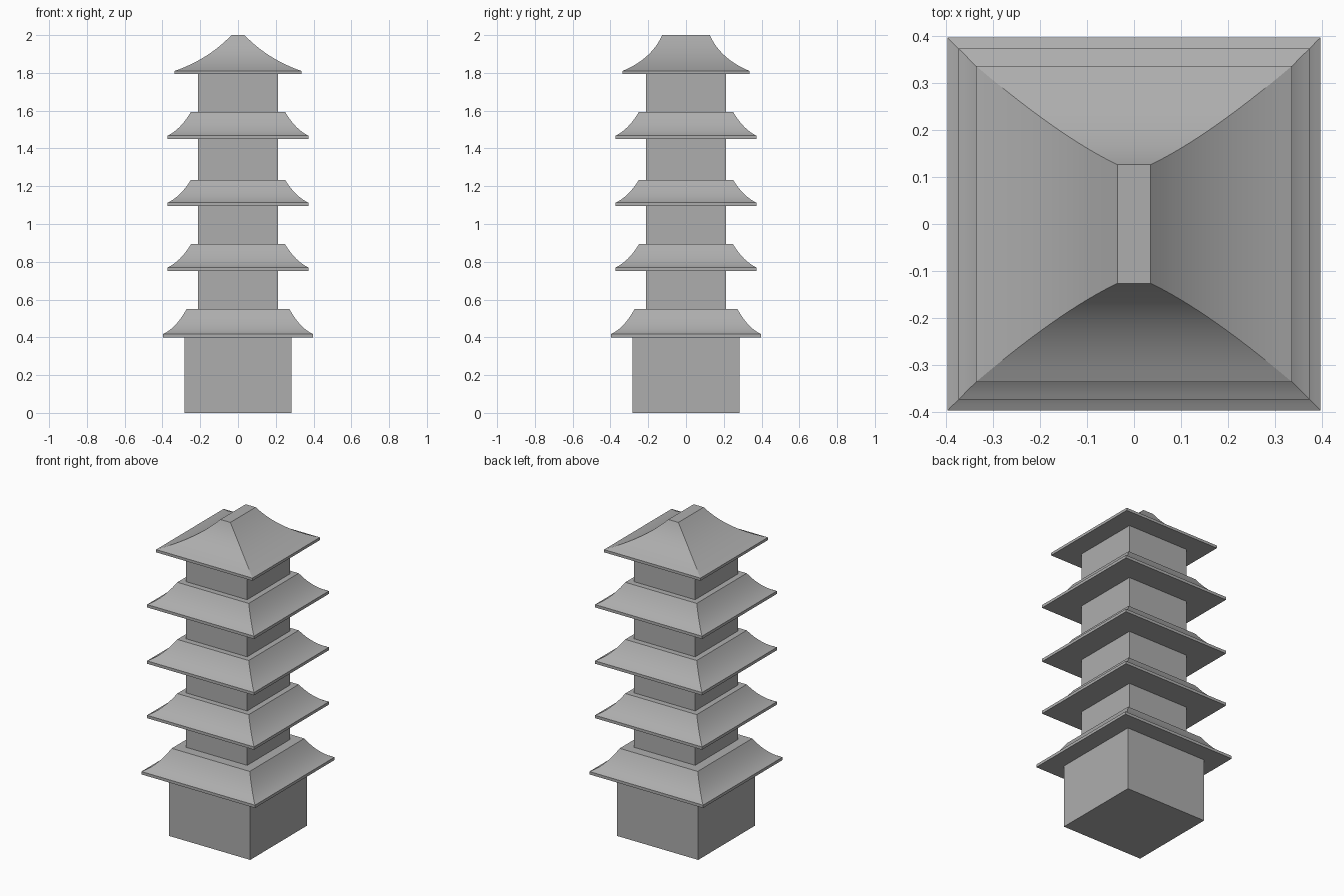
import bpy
import bmesh

if "Cube" in bpy.data.objects:
    bpy.data.objects.remove(bpy.data.objects["Cube"], do_unlink=True)

# Single stone colour
stone = bpy.data.materials.new("stone_grey")
stone.use_nodes = True
GREY = (0.42, 0.42, 0.42, 1)
stone.diffuse_color = GREY
stone.node_tree.nodes["Principled BSDF"].inputs["Base Color"].default_value = GREY


def loft(name, rings):
    """Closed solid through rectangular rings given as (half x, half y, z)."""
    bm = bmesh.new()
    loops = [[bm.verts.new((sx * hx, sy * hy, z))
              for sx, sy in ((-1, -1), (1, -1), (1, 1), (-1, 1))]
             for hx, hy, z in rings]
    for low, high in zip(loops, loops[1:]):
        for i in range(4):
            j = (i + 1) % 4
            bm.faces.new((low[i], low[j], high[j], high[i]))
    bm.faces.new(loops[0][::-1])
    bm.faces.new(loops[-1])
    mesh = bpy.data.meshes.new(name)
    bm.to_mesh(mesh)
    bm.free()
    mesh.materials.append(stone)
    obj = bpy.data.objects.new(name, mesh)
    bpy.context.collection.objects.link(obj)
    return obj


def storey(name, half, bottom, top):
    return loft(name, [(half, half, bottom), (half, half, top)])


def roof(name, eave, bottom, rim, bend, crown, steps=12):
    """Thin upright eave, then a concave slope bending from eave to crown."""
    rings = [(eave, eave, bottom)]
    start = (eave, eave, rim)
    for i in range(steps + 1):
        t = i / steps
        rings.append(tuple((1 - t) ** 2 * a + 2 * t * (1 - t) * b + t * t * c
                           for a, b, c in zip(start, bend, crown)))
    obj = loft(name, rings)
    bpy.ops.object.select_all(action="DESELECT")
    obj.select_set(True)
    bpy.context.view_layer.objects.active = obj
    bpy.ops.object.shade_smooth_by_angle(angle=0.35)


# Skirt roofs: eave half width, bottom, top
skirts = [(0.396, 0.40, 0.55), (0.373, 0.752, 0.893),
          (0.373, 1.095, 1.234), (0.373, 1.45, 1.594)]
for n, (eave, bottom, top) in enumerate(skirts, 1):
    rim = bottom + 0.018
    inner = eave - 0.124
    bend = eave - 0.067
    roof(f"skirt_roof_{n}", eave, bottom, rim,
         (bend, bend, rim + 0.03), (inner, inner, top))

# Square storeys between the roofs
storey("base_storey", 0.284, 0, 0.40)
ceilings = [s[1] for s in skirts[1:]] + [1.793]
for n, (skirt, ceiling) in enumerate(zip(skirts, ceilings), 1):
    storey(f"upper_storey_{n}", 0.213, skirt[2], ceiling)

# Hipped top roof with a flat ridge running front to back
roof("top_roof", 0.336, 1.793, 1.81, (0.155, 0.183, 1.873), (0.035, 0.126, 2.0))
